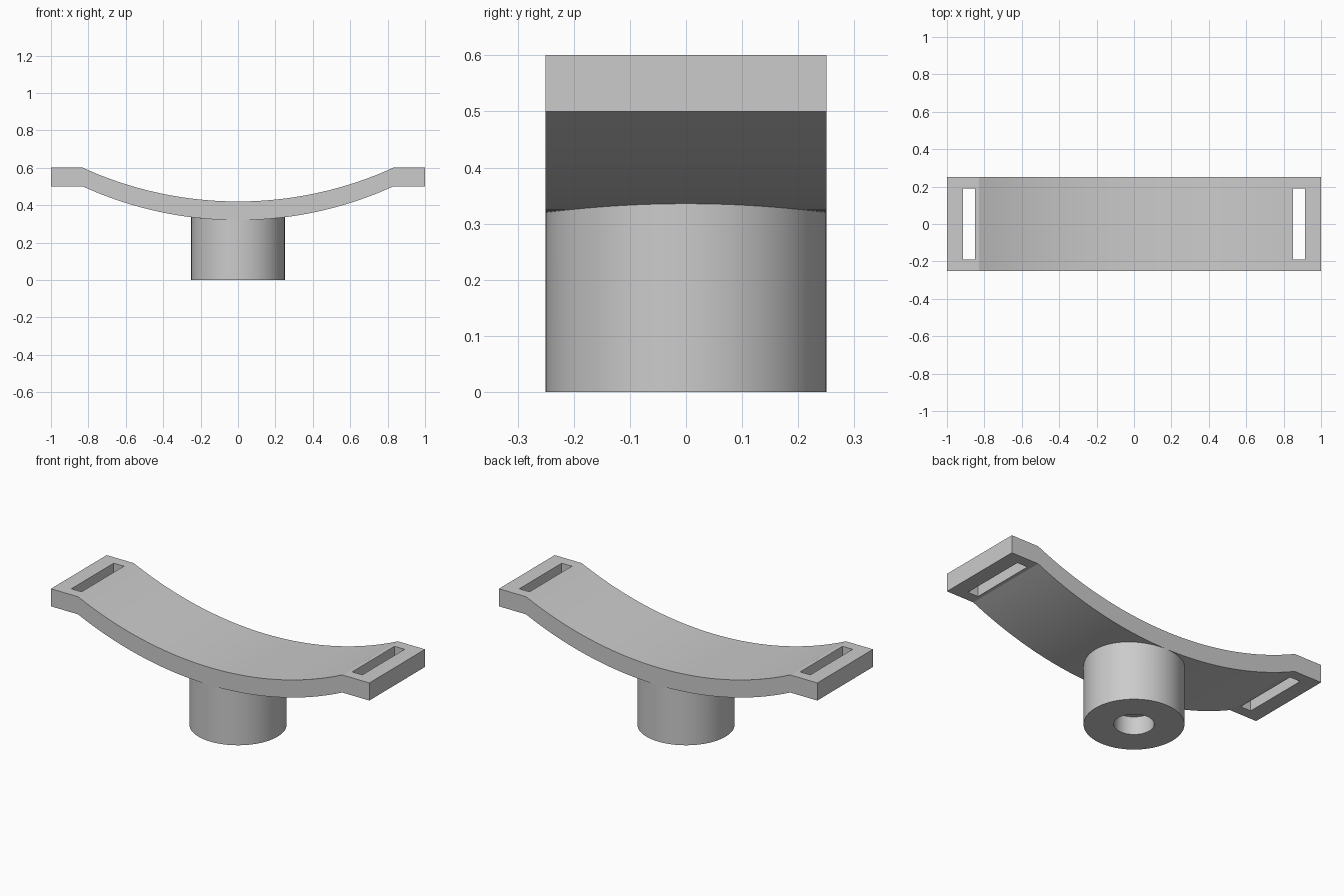
import bpy, bmesh, math

cube = bpy.data.objects.get("Cube")
if cube:
    bpy.data.objects.remove(cube, do_unlink=True)

grey = bpy.data.materials.new("plain grey")
grey.use_nodes = True
colour = (0.6, 0.6, 0.6, 1)
grey.diffuse_color = colour
grey.node_tree.nodes["Principled BSDF"].inputs["Base Color"].default_value = colour

HALF_DEPTH = 0.25
THICK = 0.1
ARC_RADIUS = 2.0
ARC_END = 0.83
UNDERSIDE = 0.32


def arc_z(x):
    """Height of the curved underside at x."""
    return UNDERSIDE + ARC_RADIUS - math.sqrt(ARC_RADIUS ** 2 - x * x)


def add_object(name, bm):
    bmesh.ops.recalc_face_normals(bm, faces=bm.faces)
    mesh = bpy.data.meshes.new(name)
    bm.to_mesh(mesh)
    bm.free()
    mesh.materials.append(grey)
    obj = bpy.data.objects.new(name, mesh)
    bpy.context.collection.objects.link(obj)
    return obj


def activate(obj):
    bpy.ops.object.select_all(action='DESELECT')
    obj.select_set(True)
    bpy.context.view_layer.objects.active = obj


# Curved strap with flat ends, extruded from its front profile
steps = 48
xs = [-1] + [ARC_END * (2 * i / steps - 1) for i in range(steps + 1)] + [1]
lower = [(x, arc_z(max(-ARC_END, min(ARC_END, x)))) for x in xs]
upper = [(x, z + THICK) for x, z in reversed(lower)]
bm = bmesh.new()
face = bm.faces.new([bm.verts.new((x, -HALF_DEPTH, z)) for x, z in lower + upper])
extruded = bmesh.ops.extrude_face_region(bm, geom=[face], use_keep_orig=True)
moved = [v for v in extruded["geom"] if isinstance(v, bmesh.types.BMVert)]
bmesh.ops.translate(bm, verts=moved, vec=(0, 2 * HALF_DEPTH, 0))
strap = add_object("curved_strap", bm)

# Band slots through both flat ends
for side in (-1, 1):
    bm = bmesh.new()
    bmesh.ops.create_cube(bm, size=1)
    bmesh.ops.scale(bm, verts=bm.verts, vec=(0.064, 0.38, 0.5))
    bmesh.ops.translate(bm, verts=bm.verts, vec=(side * 0.882, 0, 0.55))
    cutter = add_object("slot_cutter", bm)
    cutter.hide_render = True
    cut = strap.modifiers.new("slot", 'BOOLEAN')
    cut.operation = 'DIFFERENCE'
    cut.solver = 'EXACT'
    cut.object = cutter
    activate(strap)
    bpy.ops.object.modifier_apply(modifier=cut.name)
    bpy.data.objects.remove(cutter, do_unlink=True)

# Round post with a blind hole below, its rim trimmed to the strap's curve
SIDES = 96
POST_R, HOLE_R, HOLE_DEPTH = 0.25, 0.1, 0.1
bm = bmesh.new()
rings = []
for radius, height in ((POST_R, None), (POST_R, 0), (HOLE_R, 0), (HOLE_R, HOLE_DEPTH)):
    ring = []
    for i in range(SIDES):
        a = 2 * math.pi * i / SIDES
        x, y = radius * math.cos(a), radius * math.sin(a)
        ring.append(bm.verts.new((x, y, arc_z(x) if height is None else height)))
    rings.append(ring)
for a, b in zip(rings, rings[1:]):
    for i in range(SIDES):
        j = (i + 1) % SIDES
        bm.faces.new((a[i], a[j], b[j], b[i]))
bm.faces.new(rings[-1])
# Seat of the post against the strap
bm.faces.new(rings[0])
post = add_object("mounting_post", bm)

for obj in (strap, post):
    activate(obj)
    bpy.ops.object.shade_smooth_by_angle(angle=math.radians(15))
